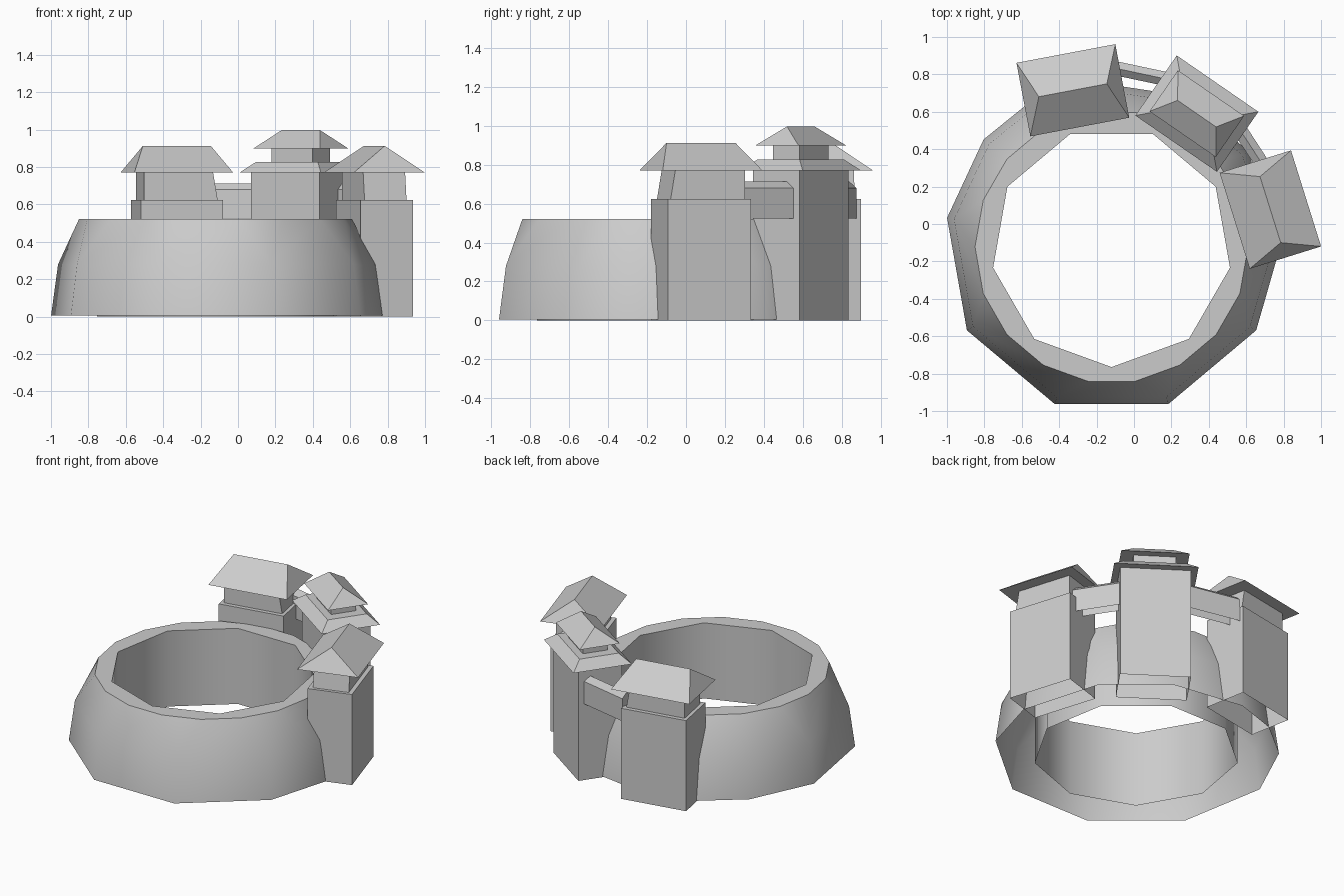
import bpy, bmesh, math

if "Cube" in bpy.data.objects:
    bpy.data.objects.remove(bpy.data.objects["Cube"])

stone = bpy.data.materials.new("grey stone")
stone.diffuse_color = (0.6, 0.6, 0.6, 1)
stone.use_nodes = True
stone.node_tree.nodes["Principled BSDF"].inputs["Base Color"].default_value = stone.diffuse_color


def finish(name, bm, loc=(0, 0, 0), deg=0, smooth=False):
    bmesh.ops.recalc_face_normals(bm, faces=bm.faces)
    me = bpy.data.meshes.new(name)
    bm.to_mesh(me)
    bm.free()
    me.materials.append(stone)
    ob = bpy.data.objects.new(name, me)
    bpy.context.collection.objects.link(ob)
    ob.location = loc
    ob.rotation_euler.z = math.radians(deg)
    if smooth:
        bpy.context.view_layer.objects.active = ob
        ob.select_set(True)
        bpy.ops.object.shade_smooth_by_angle(angle=math.radians(50))
        ob.select_set(False)
    return ob


def frustum(name, centre, deg, low, high, z0, z1, floor=False, shift=0):
    """Box, hip roof or truncated roof: low/high are (width, depth) rectangles."""
    bm = bmesh.new()
    rings = []
    for (w, d), z, dx in ((low, z0, 0), (high, z1, shift)):
        rings.append([bm.verts.new((sx * w / 2 + dx, sy * d / 2, z))
                      for sx, sy in ((-1, -1), (1, -1), (1, 1), (-1, 1))])
    a, b = rings
    for i in range(4):
        j = (i + 1) % 4
        bm.faces.new((a[i], a[j], b[j], b[i]))
    if floor:
        bm.faces.new(a[::-1])
    if high[1] > 0:
        bm.faces.new(b)
    bmesh.ops.remove_doubles(bm, verts=bm.verts, dist=0.0005)
    return finish(name, bm, (*centre, 0), deg)


# ring wall: faceted rings of different side counts, stitched by angle
def ring(bm, angles, radius, z):
    return [(a, bm.verts.new((radius * math.cos(math.radians(a)),
                              radius * math.sin(math.radians(a)), z))) for a in angles]


def stitch(bm, a, b):
    na, nb = len(a), len(b)
    if [p[0] for p in a] == [p[0] for p in b]:
        for i in range(na):
            j = (i + 1) % na
            bm.faces.new((a[i][1], a[j][1], b[j][1], b[i][1]))
        return
    i = j = 0
    while i < na or j < nb:
        next_a = a[(i + 1) % na][0] + 360 * ((i + 1) // na)
        next_b = b[(j + 1) % nb][0] + 360 * ((j + 1) // nb)
        va, vb = a[i % na][1], b[j % nb][1]
        if j >= nb or (i < na and next_a <= next_b):
            bm.faces.new((va, a[(i + 1) % na][1], vb))
            i += 1
        else:
            bm.faces.new((va, b[(j + 1) % nb][1], vb))
            j += 1


# the wall is hollow and open underneath
bm = bmesh.new()
outer = [35, 65, 98, 118, 140, 170, 210, 250, 290, 330, 358]
inner = [30 + 40 * k for k in range(9)]
loops = [ring(bm, outer, 0.893, 0.005),
         ring(bm, outer, 0.855, 0.28),
         ring(bm, [20 * k for k in range(18)], 0.73, 0.522),
         ring(bm, inner, 0.643, 0.522),
         ring(bm, inner, 0.643, 0.0)]
for k in range(4):
    stitch(bm, loops[k], loops[k + 1])
finish("ring_wall", bm, (-0.12, -0.122, 0), smooth=True)

# side towers: open-bottomed body, narrower upper storey, hip roof
BODY = (0.445, 0.292)
for side, centre, deg in (("left", (-0.327, 0.715), 10.7), ("right", (0.729, 0.077), -72.6)):
    frustum(side + "_tower_body", centre, deg, BODY, BODY, 0, 0.625)
    frustum(side + "_tower_storey", centre, deg, (0.40, 0.235), (0.375, 0.235),
            0.625, 0.77, shift=-0.0125)
    frustum(side + "_tower_roof", centre, deg, (0.538, 0.40), (0.37, 0), 0.77, 0.913, floor=True)

# middle tower with two-tier roof
mid, mdeg = (0.336, 0.59), -34.6
frustum("middle_tower_body", mid, mdeg, BODY, BODY, 0, 0.77)
frustum("middle_lower_roof", mid, mdeg, (0.53, 0.39), (0.40, 0.26), 0.77, 0.828, floor=True)
frustum("middle_lantern", mid, mdeg, (0.265, 0.165), (0.265, 0.165), 0.828, 0.9)
frustum("middle_upper_roof", mid, mdeg, (0.43, 0.267), (0.25, 0), 0.9, 0.997, floor=True)

# bridges with ridged tops joining the towers
for side, centre, deg in (("left", (0.055, 0.80), -12), ("right", (0.627, 0.411), -57)):
    frustum(side + "_bridge", centre, deg, (0.39, 0.075), (0.39, 0.075), 0.525, 0.68)
    frustum(side + "_bridge_ridge", centre, deg, (0.39, 0.075), (0.39, 0), 0.68, 0.713)
